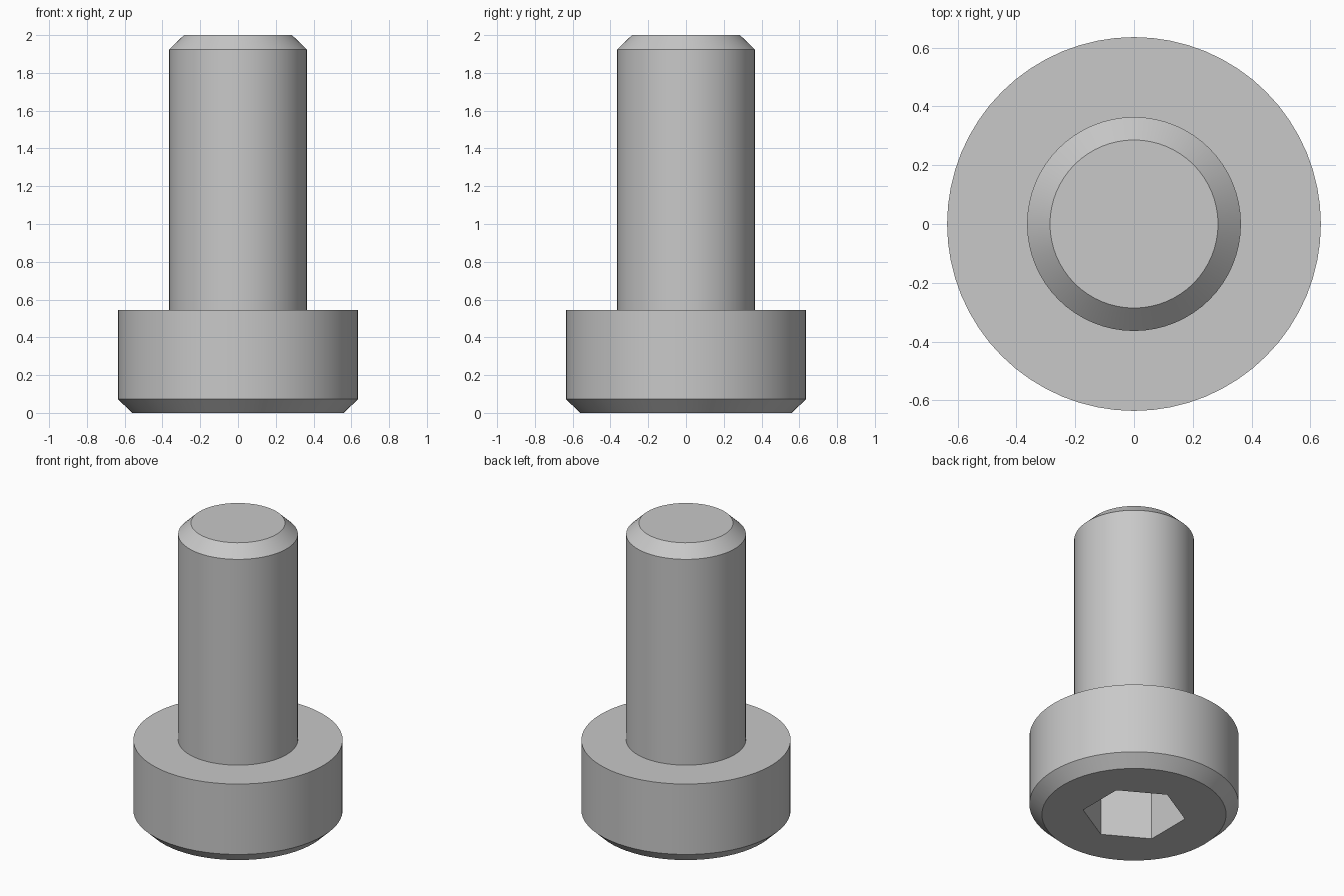
import bpy, bmesh, math

SEGMENTS = 64

default = bpy.data.objects.get("Cube")
if default:
    bpy.data.objects.remove(default, do_unlink=True)

steel = bpy.data.materials.new("grey_steel")
steel.use_nodes = True
colour = (0.58, 0.58, 0.58, 1)
steel.diffuse_color = colour
steel.node_tree.nodes["Principled BSDF"].inputs["Base Color"].default_value = colour


def lathe(name, profile, sides, turn=0.0):
    """Closed solid from (radius, height) rings, listed bottom to top."""
    bm = bmesh.new()
    angles = [turn + math.tau * i / sides for i in range(sides)]
    rings = [[bm.verts.new((r * math.cos(a), r * math.sin(a), z)) for a in angles]
             for r, z in profile]
    for low, high in zip(rings, rings[1:]):
        for i in range(sides):
            j = (i + 1) % sides
            bm.faces.new((low[i], low[j], high[j], high[i]))
    bm.faces.new(rings[0][::-1])
    bm.faces.new(rings[-1])
    mesh = bpy.data.meshes.new(name)
    bm.to_mesh(mesh)
    bm.free()
    mesh.materials.append(steel)
    obj = bpy.data.objects.new(name, mesh)
    bpy.context.collection.objects.link(obj)
    return obj


# Chamfered head and shank, turned as one solid
screw = lathe("screw_body", [
    (0.56, 0), (0.636, 0.073), (0.636, 0.545),      # head
    (0.364, 0.545), (0.364, 1.925), (0.286, 2.0),   # shank
], SEGMENTS)

# Hexagonal drive socket in the underside of the head
cutter = lathe("socket_cutter", [(0.314, -0.1), (0.314, 0.36)], 6, math.radians(30))
cutter.hide_render = True
cut = screw.modifiers.new("socket", 'BOOLEAN')
cut.operation = 'DIFFERENCE'
cut.solver = 'EXACT'
cut.object = cutter

bpy.ops.object.select_all(action='DESELECT')
screw.select_set(True)
bpy.context.view_layer.objects.active = screw
bpy.ops.object.modifier_apply(modifier=cut.name)
bpy.data.objects.remove(cutter, do_unlink=True)

# Round sides smooth, chamfer and socket edges crisp
bpy.ops.object.shade_smooth_by_angle(angle=math.radians(30))
